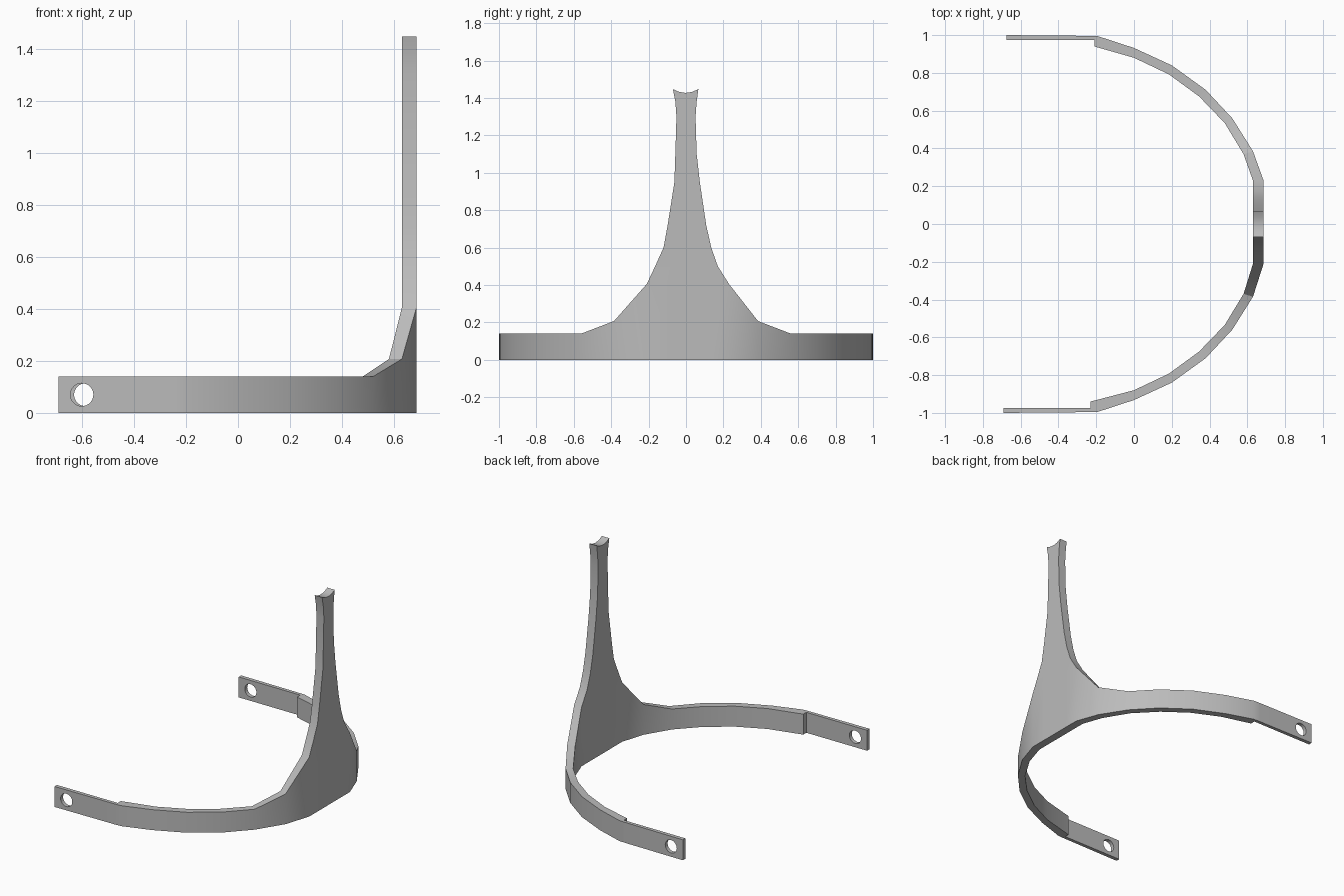
import bpy, bmesh, math

cube = bpy.data.objects.get("Cube")
if cube:
    bpy.data.objects.remove(cube, do_unlink=True)

grey = bpy.data.materials.new("plain grey")
grey.use_nodes = True
grey.diffuse_color = (0.5, 0.5, 0.5, 1)
grey.node_tree.nodes["Principled BSDF"].inputs["Base Color"].default_value = (0.5, 0.5, 0.5, 1)

X_OUT, X_IN = 0.686, 0.63          # faces of the upright
SPREAD = (-1, -0.5, 0, 0.5, 1)     # columns across the upright
bm = bmesh.new()


def loft(rings, skip=()):
    """Join closed rings with quads; skip lists (segment, side) pairs left open."""
    rings = [[bm.verts.new(p) for p in ring] for ring in rings]
    n = len(rings[0])
    for s, (a, b) in enumerate(zip(rings, rings[1:])):
        for k in range(n):
            if (s, k) not in skip:
                j = (k + 1) % n
                bm.faces.new((a[k], a[j], b[j], b[k]))
    return rings


def arm(side, tip, step, root_y, root_z):
    """Half of the curved band: thin end tab, step, then the arc to the upright."""
    # outer x, outer y, inner x, inner y, height
    plan = [
        (tip, 1.0, tip, 0.973, 0.14),
        (-0.24, 0.996, step, 0.973, 0.14),
        (-0.19, 0.994, step, 0.94, 0.14),
        (0, 0.932, 0, 0.88, 0.14),
        (0.2, 0.84, 0.185, 0.792, 0.14),
        (0.38, 0.71, 0.345, 0.675, 0.14),
        (0.52, 0.56, 0.48, 0.535, 0.14),
        (0.63, 0.385, 0.58, 0.37, 0.207),
        (X_OUT, root_y, X_IN, root_y, root_z),
    ]
    rings = loft([[(ox, side * oy, 0), (ox, side * oy, h),
                   (ix, side * iy, h), (ix, side * iy, 0)]
                  for ox, oy, ix, iy, h in plan])
    bm.faces.new(rings[0])


def upright():
    """Tapering post with a shallow saddle at the top."""
    # height, right edge y, left edge y
    rows = [(0, -0.21, 0.23), (0.405, -0.21, 0.23), (0.5, -0.165, 0.17),
            (0.6, -0.12, 0.135), (0.72, -0.098, 0.108), (0.95, -0.062, 0.074),
            (1.1, -0.057, 0.057), (1.3, -0.051, 0.051), (1.38, -0.057, 0.057),
            (1.447, -0.07, 0.066)]
    rings = []
    for i, (z, right, left) in enumerate(rows):
        dip = 0.02 if i == len(rows) - 1 else 0
        line = [((right + left) / 2 + t * (left - right) / 2,
                 z - dip * (1 - t * t)) for t in SPREAD]
        rings.append([(X_OUT, y, h) for y, h in line] +
                     [(X_IN, y, h) for y, h in reversed(line)])
    n = len(SPREAD)
    rings = loft(rings, skip={(0, n - 1), (0, 2 * n - 1)})
    for end in (rings[0], rings[-1]):
        for k in range(n - 1):
            bm.faces.new((end[k], end[k + 1], end[-2 - k], end[-1 - k]))


arm(1, -0.676, -0.21, 0.23, 0.405)
arm(-1, -0.69, -0.23, -0.21 * -1, 0.405)
upright()
bmesh.ops.remove_doubles(bm, verts=bm.verts[:], dist=0.0005)
bmesh.ops.recalc_face_normals(bm, faces=bm.faces[:])
mesh = bpy.data.meshes.new("yoke_bracket")
bm.to_mesh(mesh)
bm.free()
bracket = bpy.data.objects.new("yoke_bracket", mesh)
bpy.context.collection.objects.link(bracket)
mesh.materials.append(grey)

# Round holes in the end tabs
for name, x, y in (("left_hole_cutter", -0.586, 0.98), ("right_hole_cutter", -0.6, -0.98)):
    bpy.ops.mesh.primitive_cylinder_add(vertices=32, radius=0.044, depth=0.2,
                                        location=(x, y, 0.07),
                                        rotation=(math.pi / 2, 0, 0))
    cutter = bpy.context.object
    cutter.name = name
    cutter.hide_render = True
    cutter.hide_set(True)
    cutter.data.materials.append(grey)
    cut = bracket.modifiers.new(name, "BOOLEAN")
    cut.operation = "DIFFERENCE"
    cut.solver = "EXACT"
    cut.object = cutter

# Apply the cuts, then drop the helpers
bpy.ops.object.select_all(action="DESELECT")
bpy.context.view_layer.objects.active = bracket
bracket.select_set(True)
for mod in list(bracket.modifiers):
    helper = mod.object
    bpy.ops.object.modifier_apply(modifier=mod.name)
    bpy.data.objects.remove(helper, do_unlink=True)
bpy.ops.object.shade_smooth_by_angle(angle=math.radians(30))
